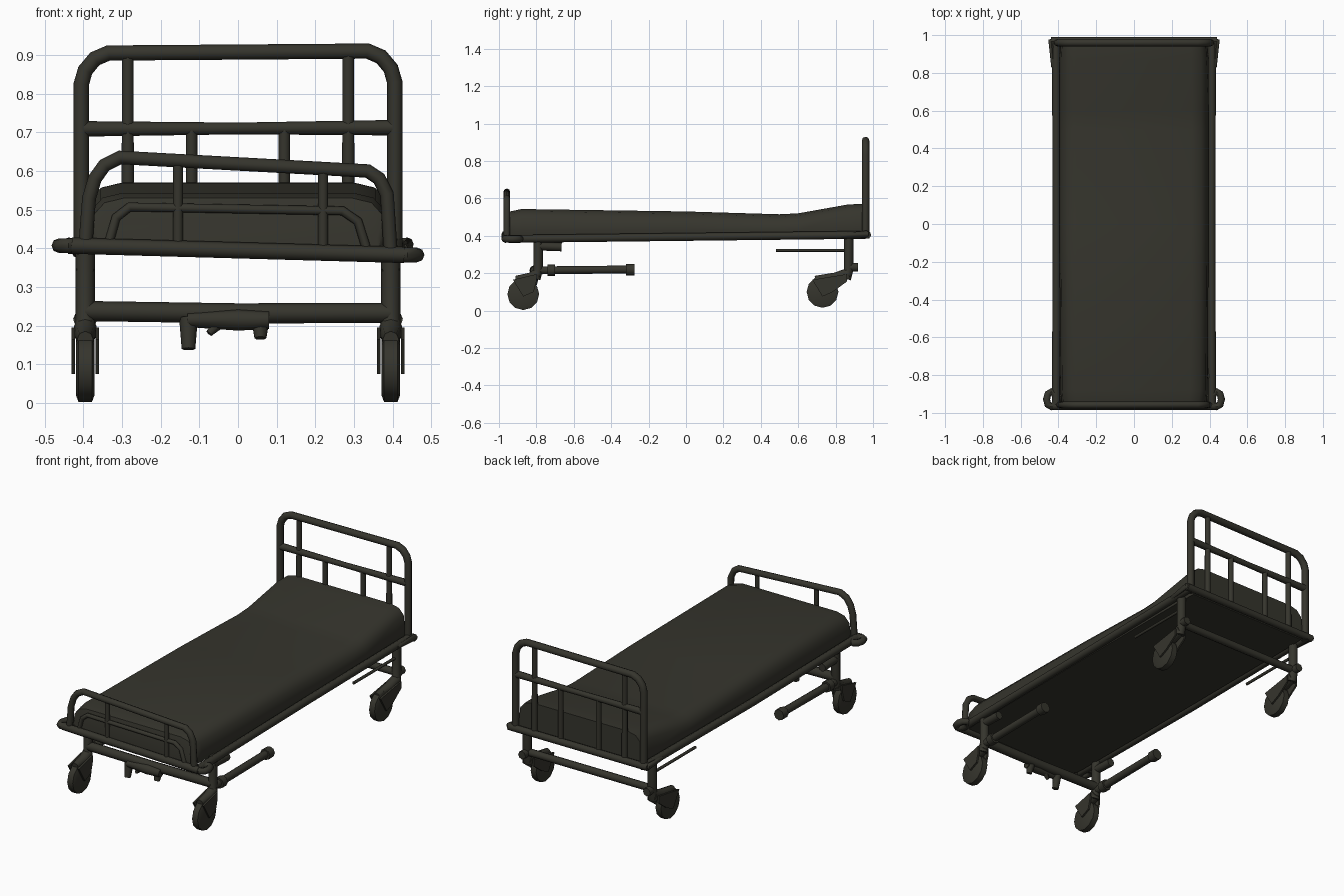
import bpy, bmesh, math
from mathutils import Vector

cube = bpy.data.objects.get("Cube")
if cube:
    bpy.data.objects.remove(cube, do_unlink=True)

paint = bpy.data.materials.new("dark olive")
paint.use_nodes = True
colour = (0.036, 0.035, 0.026, 1)
paint.diffuse_color = colour
bsdf = next(n for n in paint.node_tree.nodes if n.type == "BSDF_PRINCIPLED")
bsdf.inputs["Base Color"].default_value = colour
bsdf.inputs["Roughness"].default_value = 0.8


def add_mesh(name, mesh, angle=50):
    ob = bpy.data.objects.new(name, mesh)
    bpy.context.collection.objects.link(ob)
    mesh.materials.clear()
    mesh.materials.append(paint)
    bpy.ops.object.select_all(action="DESELECT")
    ob.select_set(True)
    bpy.context.view_layer.objects.active = ob
    bpy.ops.object.shade_smooth_by_angle(angle=math.radians(angle))
    return ob


def tube(name, points, radius, taper=None, closed=False):
    """Eight-sided tube along a path; taper gives a radius factor per point."""
    curve = bpy.data.curves.new(name, "CURVE")
    curve.dimensions = "3D"
    curve.bevel_depth = radius
    curve.bevel_resolution = 2
    curve.use_fill_caps = True
    spline = curve.splines.new("POLY")
    spline.points.add(len(points) - 1)
    spline.use_cyclic_u = closed
    for i, p in enumerate(points):
        spline.points[i].co = (*p, 1)
        spline.points[i].radius = taper[i] if taper else 1
    temp = bpy.data.objects.new(name + "_path", curve)
    bpy.context.collection.objects.link(temp)
    deps = bpy.context.evaluated_depsgraph_get()
    mesh = bpy.data.meshes.new_from_object(temp.evaluated_get(deps))
    bpy.data.objects.remove(temp, do_unlink=True)
    return add_mesh(name, mesh)


def loft(name, rings, angle=40):
    """Skin matching closed rings of points and cap both ends."""
    bm = bmesh.new()
    loops = [[bm.verts.new(p) for p in ring] for ring in rings]
    n = len(loops[0])
    for a, b in zip(loops, loops[1:]):
        for i in range(n):
            j = (i + 1) % n
            bm.faces.new((a[i], a[j], b[j], b[i]))
    bm.faces.new(loops[0])
    bm.faces.new(loops[-1])
    bmesh.ops.recalc_face_normals(bm, faces=bm.faces)
    mesh = bpy.data.meshes.new(name)
    bm.to_mesh(mesh)
    bm.free()
    return add_mesh(name, mesh, angle)


def wheel(name, x, y, z, radius, width):
    rings = []
    for dx, r in ((-0.5, 0.8), (-0.36, 1), (0.36, 1), (0.5, 0.8)):
        rings.append([(x + dx * width,
                       y + r * radius * math.cos(a * math.tau / 12),
                       z + r * radius * math.sin(a * math.tau / 12))
                      for a in range(12)])
    loft(name, rings)


# Mattress: sections along the length, raised towards the head
sections = [(-0.955, 0.36, 0.47), (-0.94, 0.375, 0.53), (-0.88, 0.38, 0.543),
            (0, 0.385, 0.53), (0.5, 0.385, 0.515), (0.6, 0.385, 0.52),
            (0.87, 0.385, 0.568), (0.955, 0.38, 0.57)]
rings = []
for y, w, top in sections:
    half = [(w, 0.385), (w + 0.01, 0.43), (w, top - 0.045),
            (w - 0.03, top - 0.012), (w - 0.08, top)]
    rings.append([(x, y, z) for x, z in half] +
                 [(-x, y, z) for x, z in reversed(half)])
loft("mattress", rings)

# Bed frame rails
for side, s in (("left", 1), ("right", -1)):
    front_z = 0.395 - 0.012 * s
    tube("side_rail_" + side, [(s * 0.413, -0.95, front_z), (s * 0.41, 0, 0.394),
                               (s * 0.413, 0.96, 0.405)], 0.021)
    ring = [(s * 0.438 + 0.025 * math.cos(a * math.tau / 8),
             -0.928 + 0.04 * math.sin(a * math.tau / 8), front_z)
            for a in range(8)]
    tube("foot_bumper_" + side, ring, 0.019, closed=True)
    tube("head_bumper_" + side, [(s * 0.40, 0.97, 0.405), (s * 0.44, 0.965, 0.41),
                                 (s * 0.427, 0.83, 0.402)], 0.018, (1, 1, 0.6))
tube("foot_rail", [(-0.43, -0.965, 0.407), (0.43, -0.965, 0.383)], 0.021)
tube("head_rail", [(-0.44, 0.97, 0.405), (0.44, 0.97, 0.405)], 0.02)

# Headboard
arch = [(0.405, 0.39), (0.405, 0.83), (0.395, 0.865), (0.37, 0.895), (0.335, 0.91)]
tube("headboard_frame", [(-x, 0.96, z - 0.005) for x, z in arch] +
     [(x, 0.96, z) for x, z in reversed(arch)], 0.02)
tube("headboard_crossbar", [(-0.4, 0.96, 0.709), (0, 0.96, 0.71), (0.4, 0.96, 0.712)],
     0.019, (1.05, 0.8, 1.05))
for side, s in (("left", 1), ("right", -1)):
    tube("headboard_outer_post_" + side, [(s * 0.285, 0.96, 0.9), (s * 0.285, 0.96, 0.71),
                                          (s * 0.285, 0.96, 0.41)], 0.017, (0.9, 0.9, 1))
    tube("headboard_inner_post_" + side,
         [(s * 0.12, 0.96, 0.71), (s * 0.12, 0.96, 0.41)], 0.015)

# Footboard
tube("footboard_frame", [(x, -0.958, z) for x, z in (
    (-0.395, 0.4), (-0.385, 0.53), (-0.37, 0.58), (-0.345, 0.615), (-0.305, 0.635),
    (0.335, 0.6), (0.365, 0.58), (0.385, 0.54), (0.395, 0.385))], 0.018)
tube("footboard_lower_bar", [(x, -0.958, z) for x, z in (
    (-0.335, 0.41), (-0.315, 0.48), (-0.28, 0.507), (0.27, 0.497),
    (0.31, 0.47), (0.335, 0.39))], 0.012)
for side, x, top in (("left", 0.22, 0.605), ("right", -0.155, 0.627)):
    tube("footboard_post_" + side, [(x, -0.958, top), (x, -0.958, 0.395)], 0.013)

# Legs, casters and side bars
for side, s in (("left", 1), ("right", -1)):
    x = s * 0.395
    for end, leg_y, wheel_y, wheel_z in (("front", -0.79, -0.87, 0.088),
                                         ("back", 0.87, 0.73, 0.1)):
        tag = end + "_" + side
        tube("leg_" + tag, [(x, leg_y, 0.395), (x, leg_y, 0.22),
                            (x, leg_y - 0.015, 0.17)], 0.025, (1, 1, 1.1))
        wheel("wheel_" + tag, x, wheel_y, wheel_z, 0.085, 0.048)
        tube("caster_neck_" + tag, [(x, leg_y, 0.2), (x, (leg_y + wheel_y) / 2, 0.175),
                                    (x, wheel_y - 0.04, 0.165)], 0.026, (1.1, 1.1, 0.8))
        # Fork cheeks either side of the wheel
        profile = [(wheel_y - 0.055, 0.165), (leg_y - 0.01, 0.195),
                   (leg_y - 0.01, 0.155), (wheel_y + 0.055, 0.1),
                   (wheel_y, 0.075)]
        for k, d in (("inner", -1), ("outer", 1)):
            near, far = x + s * d * 0.026, x + s * d * 0.036
            loft("fork_" + k + "_" + tag,
                 [[(near, y, z) for y, z in profile], [(far, y, z) for y, z in profile]], 20)
    tube("side_bar_" + side, [(x, -0.8, 0.215), (x, -0.3, 0.22)], 0.021)
    tube("side_bar_grip_" + side, [(x, -0.32, 0.218), (x, -0.275, 0.218)], 0.031)
    tube("side_bar_collar_" + side, [(x, -0.74, 0.215), (x, -0.7, 0.215)], 0.031)
    tube("frame_bracket_" + side, [(x, -0.8, 0.345), (x, -0.665, 0.34)], 0.023)
    tube("thin_rod_" + side, [(x, 0.48, 0.322), (x, 0.87, 0.322)], 0.008)
    tube("brake_stub_" + side, [(x, 0.86, 0.232), (x, 0.92, 0.232)], 0.023)

# Cross bars under the bed
tube("front_cross_bar", [(-0.395, -0.79, 0.238), (0, -0.79, 0.232), (0.395, -0.79, 0.233)],
     0.026)
tube("back_cross_bar", [(-0.395, 0.87, 0.235), (0.395, 0.87, 0.235)], 0.021)

# Foot pedals on the front bar
tube("pedal_shaft", [(-0.13, -0.81, 0.215), (0, -0.81, 0.215), (0.08, -0.81, 0.215)],
     0.023, (0.8, 1.2, 1))
tube("pedal_right", [(-0.128, -0.8, 0.22), (-0.128, -0.815, 0.14)], 0.022, (1.1, 0.8))
tube("pedal_left", [(0.058, -0.8, 0.22), (0.058, -0.815, 0.168)], 0.022, (1.1, 0.7))
tube("pedal_middle", [(-0.03, -0.8, 0.225), (-0.075, -0.815, 0.18)], 0.018, (1.1, 0.5))
